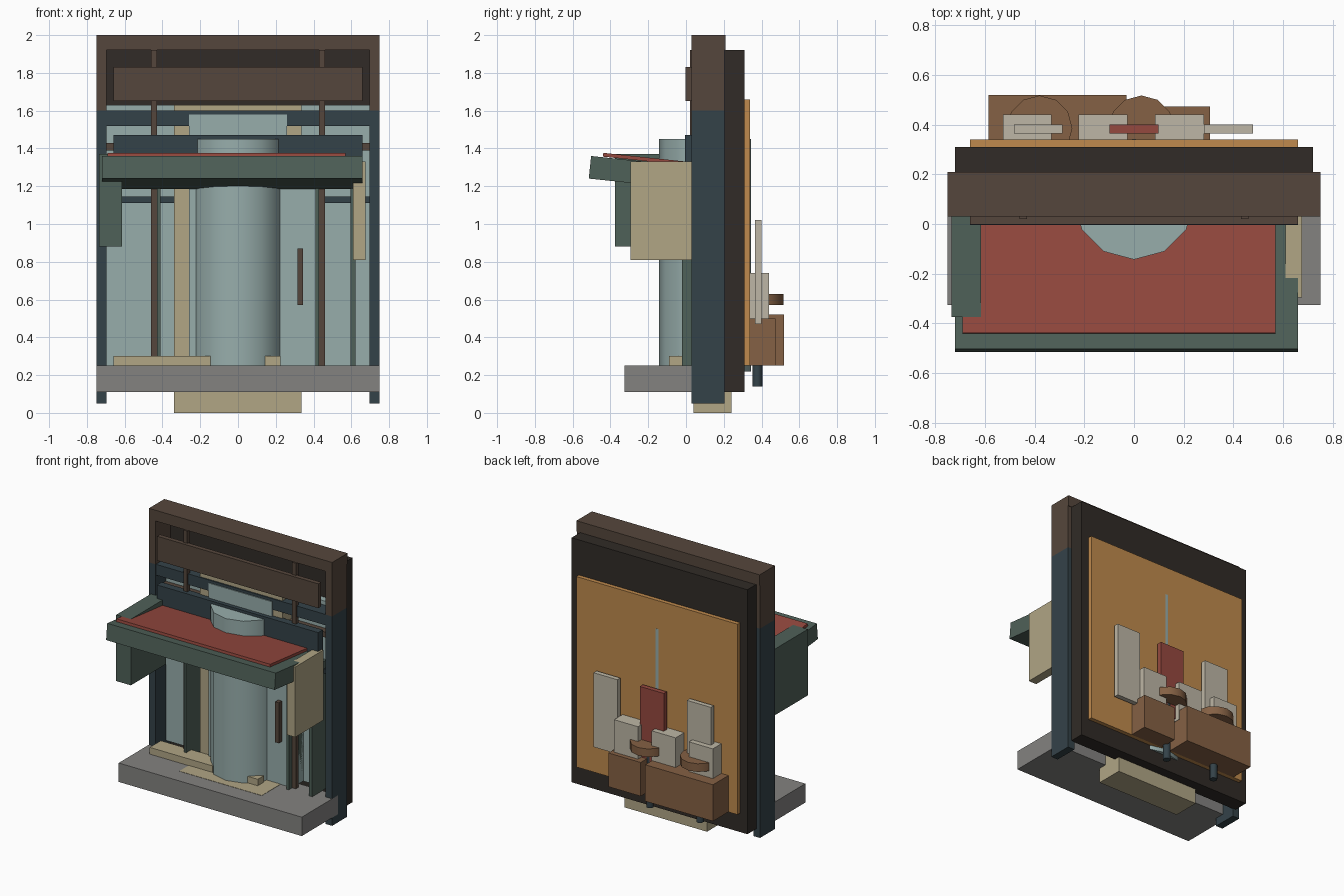
import bpy, math

if "Cube" in bpy.data.objects:
    bpy.data.objects.remove(bpy.data.objects["Cube"])

# colours (sRGB 0-255, converted to linear)
def mat(name, rgb):
    m = bpy.data.materials.new(name)
    m.diffuse_color = [(c / 255) ** 2.2 for c in rgb] + [1]
    m.use_nodes = True
    m.node_tree.nodes["Principled BSDF"].inputs["Base Color"].default_value = m.diffuse_color
    return m

BROWN = mat("dark_wood", (86, 72, 62))
NAVY = mat("dark_blue", (55, 68, 74))
BLACK = mat("charcoal", (52, 47, 43))
SKY = mat("pale_blue", (150, 172, 170))
GREEN = mat("dark_green", (80, 97, 89))
TAN = mat("tan", (175, 164, 132))
RED = mat("red", (148, 74, 65))
GREY = mat("grey_stone", (130, 129, 127))
ORANGE = mat("orange_wood", (190, 137, 78))
CRATE = mat("mid_brown", (132, 97, 70))
PALE = mat("pale_card", (188, 181, 164))

def box(name, m, x0, x1, y0, y1, z0, z1, tilt=0):
    bpy.ops.mesh.primitive_cube_add(size=1)
    o = bpy.context.object
    o.name = name
    o.location = ((x0 + x1) / 2, (y0 + y1) / 2, (z0 + z1) / 2)
    o.scale = (x1 - x0, y1 - y0, z1 - z0)
    o.rotation_euler.x = tilt
    o.data.materials.append(m)
    return o

def cyl(name, m, x, y, r, z0, z1, sides=12, smooth=True):
    bpy.ops.mesh.primitive_cylinder_add(vertices=sides, radius=r, depth=z1 - z0,
                                        location=(x, y, (z0 + z1) / 2))
    o = bpy.context.object
    o.name = name
    o.data.materials.append(m)
    if smooth:
        bpy.ops.object.shade_smooth_by_angle(angle=math.radians(40))
    return o

def pair(name, m, x0, x1, *r):
    box(name + "_right", m, x0, x1, *r)
    box(name + "_left", m, -x1, -x0, *r)

# outer frame
box("top_beam", BROWN, -.75, .75, .03, .21, 1.92, 2.0)
pair("upper_post", BROWN, .695, .75, .03, .205, 1.6, 1.92)
pair("lower_post", NAVY, .695, .75, .03, .205, .05, 1.6)
box("lintel", NAVY, -.749, .749, .031, .2, 1.52, 1.6)
box("rear_panel", BLACK, -.72, .72, .2, .31, .11, 1.92)
box("back_board", ORANGE, -.66, .66, .305, .34, .25, 1.66)

# inner wall layers
box("inner_wall", SKY, -.695, .695, .15, .201, .25, 1.63)
box("centre_core", TAN, -.34, .335, .04, .24, 0, 1.63)
box("centre_panel", SKY, -.26, .26, .025, .1, .25, 1.58)
box("door", SKY, .22, .43, .02, .15, .25, 1.19)
box("door_handle", BROWN, .315, .345, -.015, .03, .57, .87)
box("mid_rail", NAVY, -.695, .695, .12, .16, 1.11, 1.145)
box("upper_rail", BROWN, -.695, .695, .1, .16, 1.39, 1.43)

# sign board and hangers
box("sign_board", BROWN, -.66, .66, -.003, .031, 1.65, 1.83)
pair("hanger", BROWN, .43, .46, .02, .05, .25, 1.92)
box("counter_back", NAVY, -.66, .66, -.005, .05, 1.3, 1.47)

# upright fins
pair("fin", GREEN, .41, .43, -.02, .15, .25, 1.19)
box("outer_fin", GREEN, .595, .622, -.02, .15, .25, 1.2)

# central column
cyl("column", SKY, 0, .1, .243, .22, 1.45)

# sloping counter with side cabinets
box("counter", GREEN, -.72, .66, -.51, .03, 1.212, 1.332, tilt=-.105)
box("counter_top", RED, -.69, .57, -.44, .03, 1.332, 1.352, tilt=-.105)
box("left_cabinet", GREEN, -.735, -.615, -.375, .035, .88, 1.37)
box("right_cabinet", TAN, .61, .675, -.295, .035, .81, 1.33)

# base slab and steps
box("base_slab", GREY, -.75, .75, -.325, .1, .11, .25)
box("floor_mat", TAN, -.34, .335, -.2, .04, .24, .252)
box("long_step", TAN, -.66, -.145, -.09, .04, .25, .3)
box("small_step", TAN, .14, .225, -.09, -.02, .25, .3)

# rear crates, cards and round tables
box("large_crate", CRATE, -.585, -.03, .34, .52, .25, .52)
box("small_crate", CRATE, .04, .305, .34, .473, .25, .5)
for i, x in enumerate((-.43, -.125, .183)):
    box(f"short_block_{i}", PALE, x - .098, x + .098, .34, .44, .45, .74)
for i, (x, m) in enumerate(((-.385, PALE), (0, RED), (.38, PALE))):
    box(f"tall_card_{i}", m, x - .098, x + .098, .365, .4, .47, 1.02)
for i, x in enumerate((-.38, .03)):
    cyl(f"round_table_{i}", CRATE, x, .385, .132, .57, .63, 12)
    cyl(f"table_leg_{i}", NAVY, x, .378, .026, .14, .6, 10)
